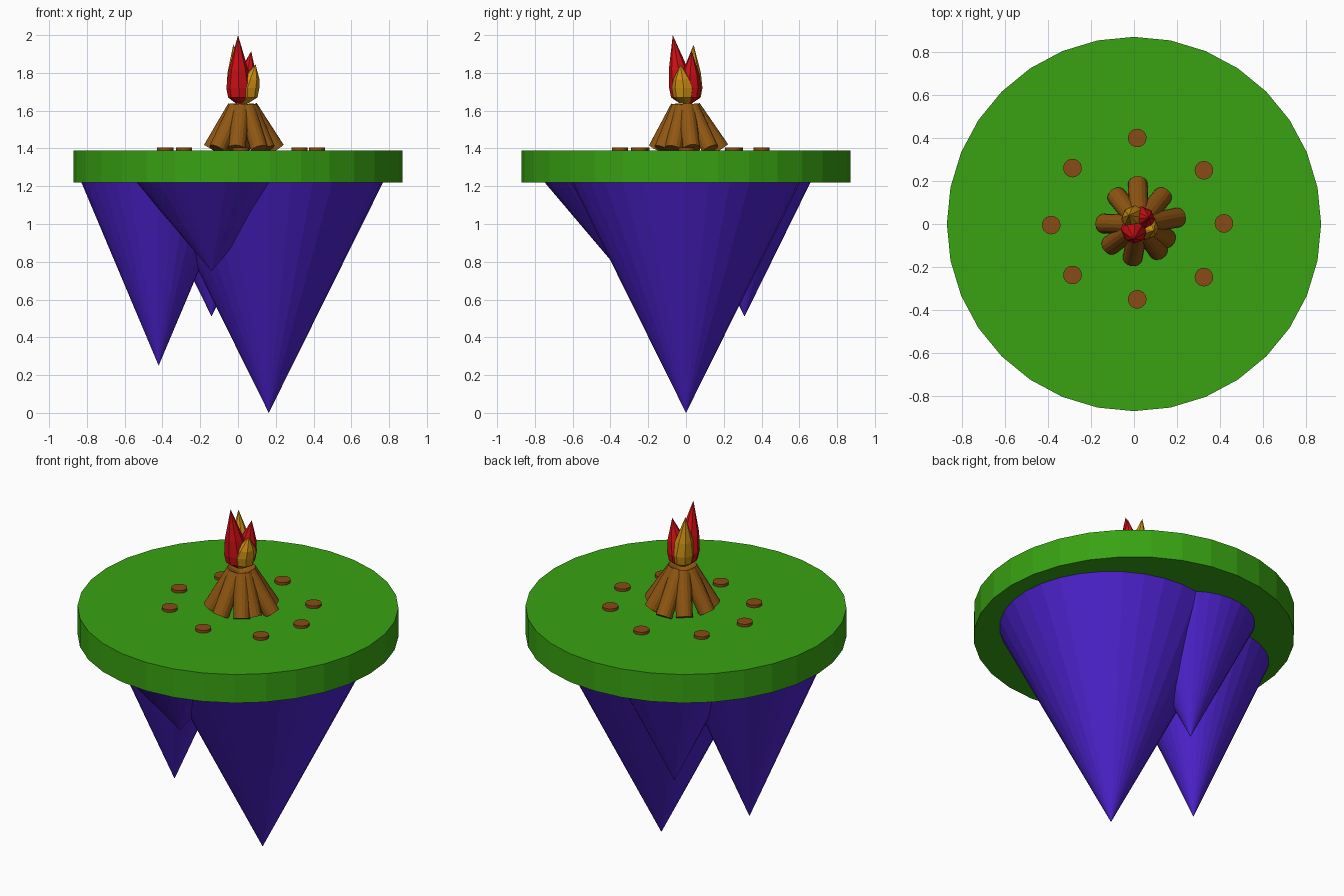
import bpy, bmesh, math
from mathutils import Vector

if "Cube" in bpy.data.objects:
    bpy.data.objects.remove(bpy.data.objects["Cube"])


def material(name, rgb):
    m = bpy.data.materials.new(name)
    m.diffuse_color = (*rgb, 1)
    m.use_nodes = True
    m.node_tree.nodes["Principled BSDF"].inputs["Base Color"].default_value = m.diffuse_color
    return m


GRASS = material("grass green", (0.04, 0.36, 0.006))
ROCK = material("purple rock", (0.075, 0.016, 0.62))
WOOD = material("log brown", (0.28, 0.095, 0.006))
STONE = material("stepping brown", (0.25, 0.07, 0.008))
RED = material("flame red", (0.62, 0.005, 0.008))
GOLD = material("flame gold", (0.62, 0.28, 0.006))


def loft(name, rings, sides, mat):
    """Closed solid through circular rings (x, y, z, r); r = 0 makes a point."""
    bm = bmesh.new()
    loops = []
    for x, y, z, r in rings:
        if r == 0:
            loops.append([bm.verts.new((x, y, z))] * sides)
        else:
            loops.append([bm.verts.new((x + r * math.sin(2 * math.pi * i / sides),
                                        y + r * math.cos(2 * math.pi * i / sides), z))
                          for i in range(sides)])
    for a, b in zip(loops, loops[1:]):
        for i in range(sides):
            j = (i + 1) % sides
            bm.faces.new(list(dict.fromkeys((a[i], a[j], b[j], b[i]))))
    for end, ring in ((loops[0], rings[0]), (loops[-1], rings[-1])):
        if ring[3] > 0:
            bm.faces.new(end)
    bmesh.ops.recalc_face_normals(bm, faces=bm.faces)
    me = bpy.data.meshes.new(name)
    bm.to_mesh(me)
    bm.free()
    me.materials.append(mat)
    ob = bpy.data.objects.new(name, me)
    bpy.context.collection.objects.link(ob)
    return ob


# grass disc
loft("grass_disc", [(0, 0, 1.22, 0.87), (0, 0, 1.39, 0.87)], 32, GRASS)

# hanging rock cones: apex x, y, z and top radius
for name, x, y, z, r in (("main_rock", 0.163, 0, 0, 0.606), ("left_rock", -0.42, 0, 0.25, 0.41),
                         ("back_rock", -0.14, 0.31, 0.51, 0.35), ("front_rock", -0.14, -0.35, 0.75, 0.40)):
    loft(name, [(x, y, z, 0), (x, y, 1.222, r)], 32, ROCK)

# ring of small flat stones
spots = ((0.418, 0.003), (0.325, 0.25), (0.015, 0.40), (-0.286, 0.26),
         (-0.385, -0.005), (-0.286, -0.237), (0.015, -0.35), (0.325, -0.247))
for i, (x, y) in enumerate(spots):
    loft(f"flat_stone_{i + 1}", [(x, y, 1.385, 0.043), (x, y, 1.406, 0.043)], 24, STONE)

# leaning logs, given by their outer tips seen from above
tips = ((0.016, 0.223), (0.156, 0.158), (0.24, 0.037), (0.185, -0.085), (0.135, -0.155),
        (-0.014, -0.193), (-0.14, -0.12), (-0.178, 0.003), (-0.103, 0.158))
centre = Vector((0.025, -0.003, 0))
for i, (x, y) in enumerate(tips):
    d = (Vector((x, y, 0)) - centre).normalized()
    low = Vector((x, y, 1.396)) - d * 0.038
    high = centre + d * 0.037 + Vector((0, 0, 1.615))
    axis = high - low
    log = loft(f"log_{i + 1}", [(0, 0, 0, 0.046), (0, 0, axis.length, 0.046)], 16, WOOD)
    log.location = low
    log.rotation_euler = axis.to_track_quat('Z', 'Y').to_euler()

# flame tongues: bulb centre, tip, bulb radius
flames = (("red_flame_front", RED, (0.004, -0.023), (0.0, -0.07, 2.0), 0.066),
          ("red_flame_back", RED, (0.035, 0.018), (0.07, 0.03, 1.915), 0.064),
          ("gold_flame_back", GOLD, (0.003, 0.024), (-0.025, 0.04, 1.95), 0.063),
          ("gold_flame_front", GOLD, (0.049, -0.012), (0.093, -0.03, 1.845), 0.064))
for name, mat, (x, y), (tx, ty, tz), r in flames:
    rings = [(0.02, 0, 1.637, 0.03), (x, y, 1.67, r * 0.85), (x, y, 1.72, r)]
    for t, k in ((0.35, 0.78), (0.65, 0.42), (1, 0)):
        rings.append((x + (tx - x) * t, y + (ty - y) * t, 1.72 + (tz - 1.72) * t, r * k))
    loft(name, rings, 8, mat)
